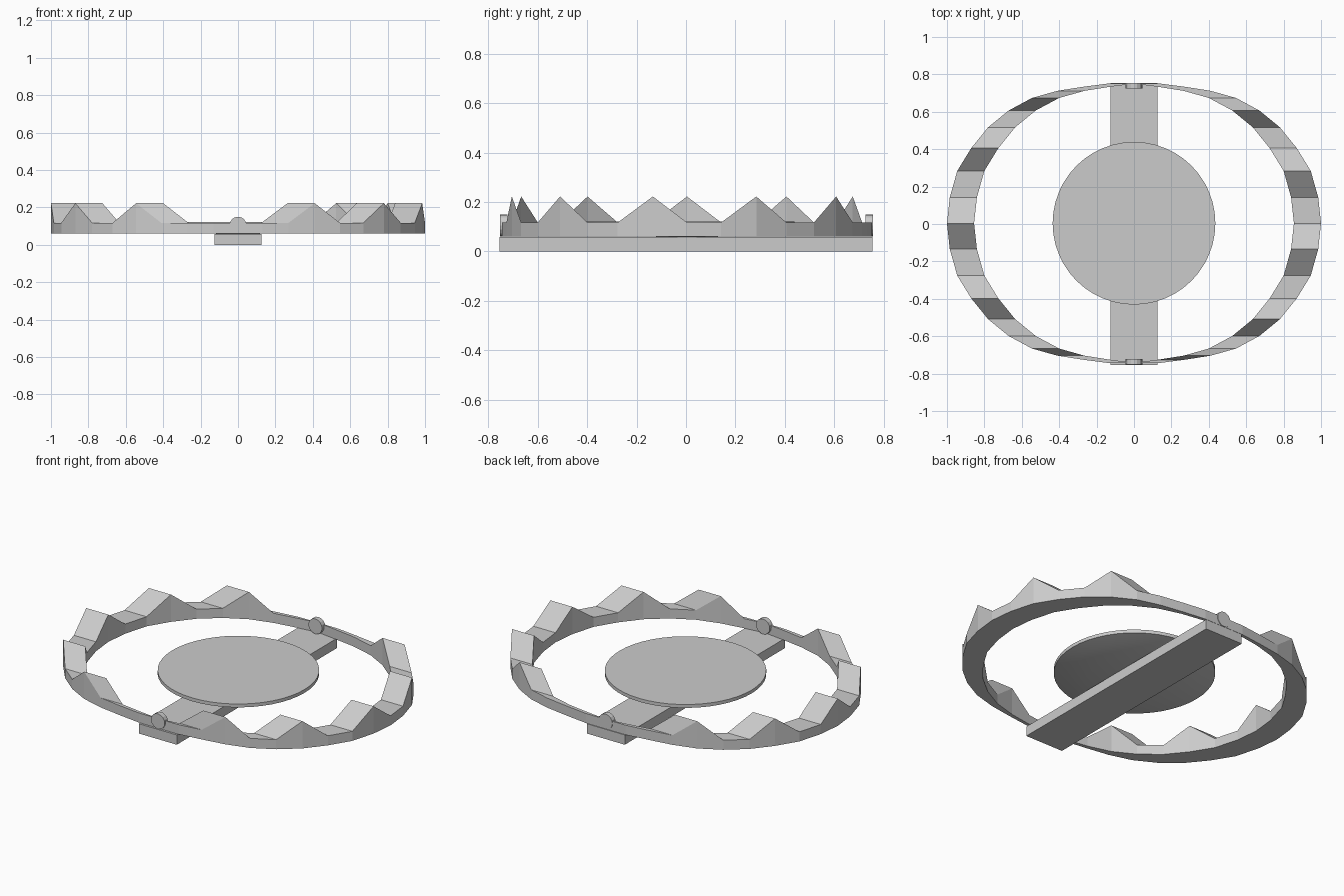
import bpy, bmesh, math

if "Cube" in bpy.data.objects:
    bpy.data.objects.remove(bpy.data.objects["Cube"])

Y0 = 0.004  # small shared offset of the plan in y


def make_object(name, bm):
    bmesh.ops.recalc_face_normals(bm, faces=bm.faces[:])
    mesh = bpy.data.meshes.new(name)
    bm.to_mesh(mesh)
    bm.free()
    obj = bpy.data.objects.new(name, mesh)
    bpy.context.collection.objects.link(obj)
    return obj


# Jaws: half arc extruded along x, with a peak on every third station
half = [(1, 0), (.985, .138), (.945, .28), (.87, .402), (.78, .513),
        (.67, .603), (.545, .67), (.41, .708), (.27, .73), (.13, .748)]


def jaw(name, side, peaks, width=.145, bottom=.06, low=.117, high=.222):
    bm = bmesh.new()
    rings = []
    for i in range(-9, 10):
        x, y = half[abs(i)]
        y = math.copysign(y, i) + Y0
        top = high if i in peaks else low
        rings.append([bm.verts.new((side * px, y, z)) for px, z in
                      ((x, bottom), (x, top), (x - width, top), (x - width, bottom))])
    for a, b in zip(rings, rings[1:]):
        for k in range(4):
            n = (k + 1) % 4
            bm.faces.new((a[k], a[n], b[n], b[k]))
    bm.faces.new(rings[0])
    bm.faces.new(rings[-1])
    return make_object(name, bm)


jaw("right_jaw", 1, {-7, -4, -1, 2, 5})
jaw("left_jaw", -1, {-6, -3, 0, 3, 6})

# Base bar
bpy.ops.mesh.primitive_cube_add(size=1, location=(0, 0, .029))
bar = bpy.context.object
bar.name = "base_bar"
bar.scale = (.25, 1.506, .058)

# Hinge pins at both ends of the bar
for name, y in (("front_hinge_pin", -.737), ("back_hinge_pin", .74)):
    bpy.ops.mesh.primitive_cylinder_add(vertices=16, radius=.045, depth=.03,
                                        location=(0, y, .105),
                                        rotation=(math.pi / 2, 0, 0))
    bpy.context.object.name = name

# Trigger plate: flat top, thin rim, shallow domed underside
profile = [(.435, .122), (.435, .102), (.36, .085), (.25, .069), (.08, .056)]
bm = bmesh.new()
N = 48
loops = [[bm.verts.new((r * math.cos(2 * math.pi * k / N),
                        r * math.sin(2 * math.pi * k / N) + Y0, z))
          for k in range(N)] for r, z in profile]
for a, b in zip(loops, loops[1:]):
    for k in range(N):
        n = (k + 1) % N
        bm.faces.new((a[k], a[n], b[n], b[k]))
bm.faces.new(loops[0])
bm.faces.new(loops[-1])
plate = make_object("trigger_plate", bm)
bpy.ops.object.select_all(action='DESELECT')
plate.select_set(True)
bpy.context.view_layer.objects.active = plate
bpy.ops.object.shade_smooth_by_angle(angle=math.radians(30))
